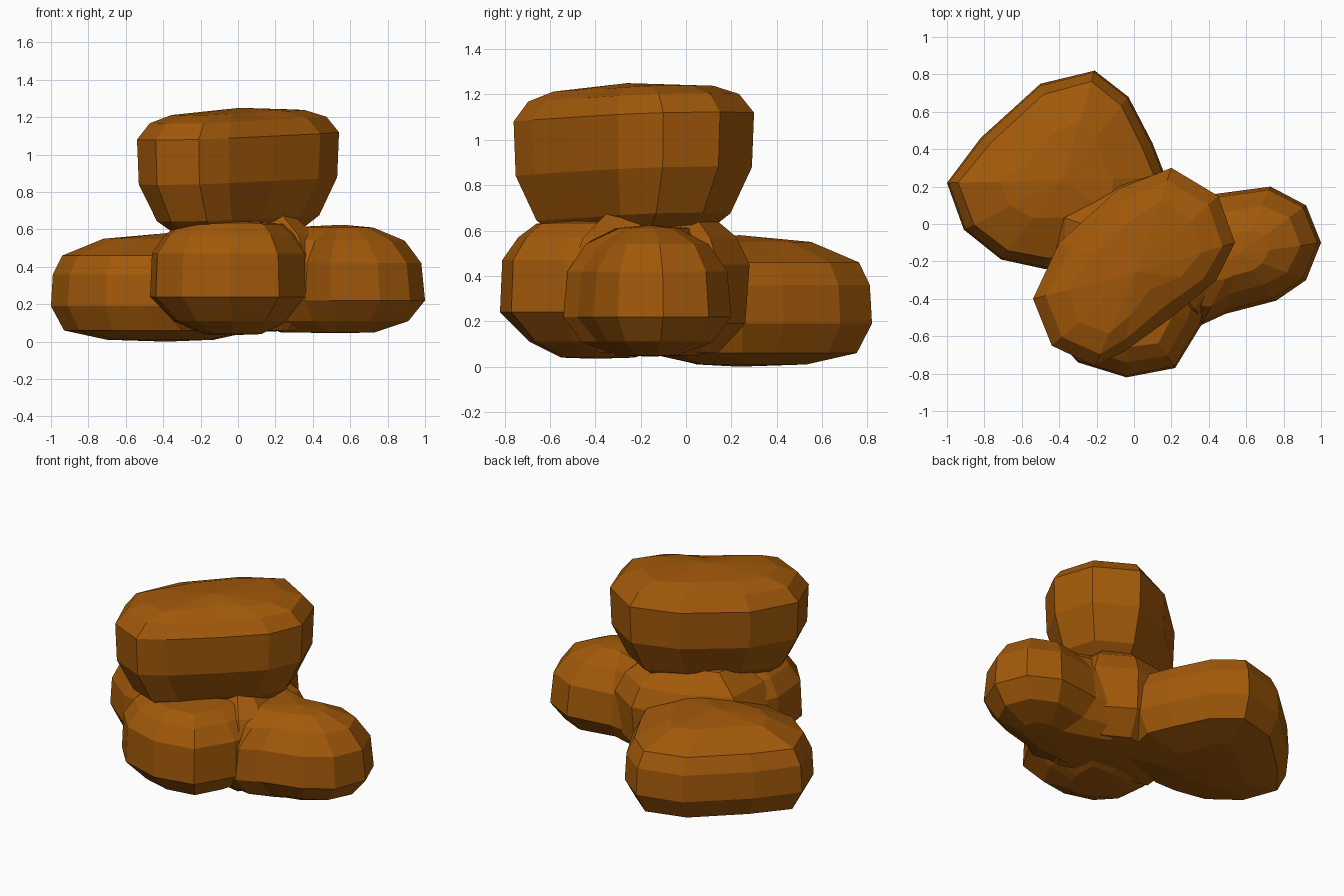
import bpy
import bmesh
from mathutils import Vector

default_cube = bpy.data.objects.get("Cube")
if default_cube:
    bpy.data.objects.remove(default_cube, do_unlink=True)


def make_material(name, colour):
    material = bpy.data.materials.new(name)
    material.use_nodes = True
    material.diffuse_color = colour
    material.node_tree.nodes["Principled BSDF"].inputs["Base Color"].default_value = colour
    return material


brown = make_material("golden brown", (0.36, 0.10, 0.003, 1.0))


def make_lump(name, outline, profile, bottom, top, tilt=(0, 0)):
    """Loft a plan outline through (inset, height) rings and close both ends with a shallow fan."""
    points = [Vector(p) for p in outline]
    centre = sum(points, Vector((0, 0))) / len(points)
    slope = Vector(tilt)
    bm = bmesh.new()

    def add_vertex(plan, height):
        return bm.verts.new((plan.x, plan.y, height + slope.dot(plan - centre)))

    rings = []
    for inset, height in profile:
        ring = []
        for point in points:
            arm = point - centre
            reach = max(arm.length - inset, arm.length * 0.35)
            ring.append(add_vertex(centre + arm.normalized() * reach, height))
        rings.append(ring)

    # Side walls
    count = len(points)
    for lower, upper in zip(rings, rings[1:]):
        for i in range(count):
            j = (i + 1) % count
            bm.faces.new((lower[i], lower[j], upper[j], upper[i]))

    # End caps
    for ring, height in ((rings[0], bottom), (rings[-1], top)):
        tip = add_vertex(centre, height)
        for i in range(count):
            bm.faces.new((ring[i], ring[(i + 1) % count], tip))

    bmesh.ops.recalc_face_normals(bm, faces=bm.faces[:])
    mesh = bpy.data.meshes.new(name)
    bm.to_mesh(mesh)
    bm.free()
    mesh.materials.append(brown)
    lump = bpy.data.objects.new(name, mesh)
    bpy.context.collection.objects.link(lump)
    return lump


# Oblong lump resting on top of the pile
make_lump(
    "top_lump",
    [(-0.54, -0.4), (-0.4, -0.1), (-0.08, 0.19), (0.2, 0.3), (0.45, 0.15), (0.54, -0.1),
     (0.44, -0.3), (0.2, -0.5), (-0.05, -0.68), (-0.21, -0.76), (-0.44, -0.65)],
    [(0.25, 0.56), (0.11, 0.66), (0.01, 0.86), (0, 1.1), (0.07, 1.185), (0.19, 1.225)],
    bottom=0.56, top=1.25, tilt=(0.03, 0.025))

# Large lump at the back
make_lump(
    "back_lump",
    [(-1, 0.22), (-0.82, 0.46), (-0.5, 0.75), (-0.21, 0.82), (-0.03, 0.68), (0.1, 0.43),
     (0.17, 0.25), (0.1, -0.1), (-0.3, -0.24), (-0.48, -0.24), (-0.71, -0.19), (-0.91, -0.03)],
    [(0.3, 0.01), (0.07, 0.06), (0, 0.19), (0.01, 0.36), (0.06, 0.46), (0.28, 0.55)],
    bottom=0, top=0.58)

# Lump on the +x side, reaching into the middle of the pile
make_lump(
    "side_lump",
    [(0, 0.2), (0.43, 0.16), (0.73, 0.2), (0.92, 0.1), (1, -0.1), (0.92, -0.3),
     (0.76, -0.41), (0.49, -0.48), (0.36, -0.54), (0, -0.45)],
    [(0.27, 0.05), (0.09, 0.11), (0, 0.22), (0.02, 0.42), (0.11, 0.54), (0.28, 0.61)],
    bottom=0.045, top=0.625)

# Lump at the front
make_lump(
    "front_lump",
    [(-0.47, -0.3), (-0.44, -0.58), (-0.3, -0.74), (-0.04, -0.82), (0.22, -0.77),
     (0.36, -0.54), (0.4, -0.38), (0.35, 0), (0, 0.1), (-0.35, 0)],
    [(0.33, 0.04), (0.13, 0.11), (0, 0.24), (0.01, 0.47), (0.08, 0.57), (0.16, 0.63)],
    bottom=0.035, top=0.65)

# Core that fills the valleys between the lumps and carries the top one
make_lump(
    "centre_core",
    [(-0.42, 0.05), (-0.1, 0.24), (0.2, 0.28), (0.42, 0.14), (0.46, -0.38), (0.36, -0.5),
     (-0.1, -0.45), (-0.44, -0.28)],
    [(0.15, 0.06), (0.02, 0.19), (0, 0.45), (0.06, 0.57), (0.2, 0.68)],
    bottom=0.05, top=0.7)
